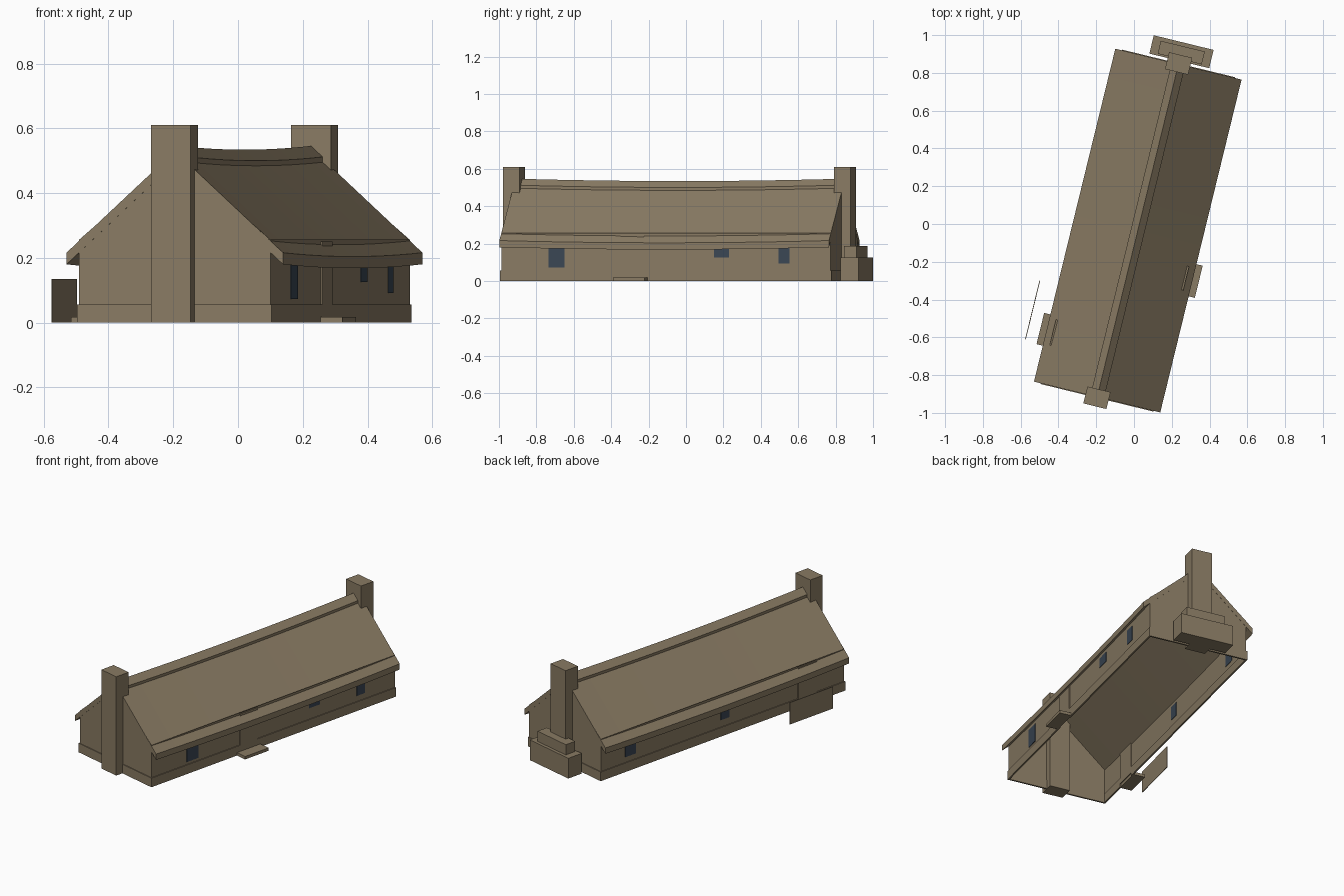
import bpy, bmesh, math
from mathutils import Matrix

if "Cube" in bpy.data.objects:
    bpy.data.objects.remove(bpy.data.objects["Cube"], do_unlink=True)

# The house is laid out square on, then turned and placed
PLACE = Matrix.Translation((0.02, -0.035, 0)) @ Matrix.Rotation(math.radians(-13.73), 4, 'Z')
W, L = 0.304, 0.906      # half width and half length of the walls
EAVE = 0.344             # half width of the roof
SAG = 0.012


def material(name, rgb):
    m = bpy.data.materials.new(name)
    m.use_nodes = True
    m.diffuse_color = (*rgb, 1)
    m.node_tree.nodes["Principled BSDF"].inputs["Base Color"].default_value = (*rgb, 1)
    return m


TAN = material("weathered_tan", (0.25, 0.197, 0.125))
GLASS = material("dark_slate_glass", (0.042, 0.061, 0.088))


def finish(name, bm, mat):
    bmesh.ops.recalc_face_normals(bm, faces=bm.faces)
    bm.transform(PLACE)
    me = bpy.data.meshes.new(name)
    bm.to_mesh(me)
    bm.free()
    me.materials.append(mat)
    ob = bpy.data.objects.new(name, me)
    bpy.context.scene.collection.objects.link(ob)
    return ob


def box(name, x, y, z, mat=TAN):
    """Box from three (low, high) ranges."""
    bm = bmesh.new()
    bmesh.ops.create_cube(bm, size=1)
    for v in bm.verts:
        v.co = [r[0] if c < 0 else r[1] for c, r in zip(v.co, (x, y, z))]
    return finish(name, bm, mat)


def sagging_prism(name, profile, half, steps=12):
    """Sweep an (x, z) profile along y, dipping in the middle."""
    bm = bmesh.new()
    rings = []
    for i in range(steps + 1):
        t = 2 * i / steps - 1
        dip = SAG * (1 - t * t)
        rings.append([bm.verts.new((x, t * half, z - dip)) for x, z in profile])
    n = len(profile)
    for a, b in zip(rings, rings[1:]):
        for k in range(n):
            bm.faces.new((a[k], a[(k + 1) % n], b[(k + 1) % n], b[k]))
    # End caps, split at the ridge
    h = n // 2
    for r in (rings[0], rings[-1]):
        bm.faces.new((r[0], r[1], r[h + 1], r[h + 2]))
        bm.faces.new((r[1], r[2], r[h], r[h + 1]))
    return finish(name, bm, TAN)


def gabled(x, low, high, thick):
    return [(-x, low), (0, high), (x, low),
            (x, low - thick), (0, high - thick), (-x, low - thick)]


# Wall shell, open below and above
bm = bmesh.new()
outline = [(-W, 0), (W, 0), (W, 0.256), (0, 0.515), (-W, 0.256)]
ends = [[bm.verts.new((x, y, z)) for x, z in outline] for y in (-L, L)]
for e in ends:
    bm.faces.new(e)
for i, j in ((1, 2), (4, 0)):
    bm.faces.new((ends[0][i], ends[0][j], ends[1][j], ends[1][i]))
finish("walls", bm, TAN)

# Roof and ridge cap
sagging_prism("roof", gabled(EAVE, 0.216, 0.53, 0.036), L + 0.001)
sagging_prism("ridge_cap", gabled(0.037, 0.512, 0.546, 0.02), 0.88)

# Chimneys at both gables
for name, s in (("front_chimney", -1), ("back_chimney", 1)):
    box(name, (-0.063, 0.063), sorted((s * 0.865, s * 0.957)), (0, 0.61))
box("oven_base", (-0.163, 0.163), (0.925, 1.0246), (0, 0.125))
box("oven_shoulder", (-0.12, 0.12), (0.935, 1.005), (0.125, 0.188))

# Doors, doorsteps and the plinth broken at each door
OUT = 0.005
for side, s, door, step in (("left", 1, (-0.25, -0.12), (-0.274, -0.099)),
                            ("right", -1, (-0.70, -0.56), (-0.711, -0.541))):
    face = sorted((s * (W - OUT), s * (W + OUT)))
    box(side + "_door", face, door, (0.018, 0.25))
    box(side + "_doorstep", sorted((s * W, s * 0.378)), step, (0, 0.018))
    box(side + "_plinth_front", face, (-L - OUT, door[0]), (0, 0.056))
    box(side + "_plinth_back", face, (door[1], L + OUT), (0, 0.056))
for name, s in (("front_plinth", -1), ("back_plinth", 1)):
    box(name, (-W, W), sorted((s * (L - OUT), s * (L + OUT))), (0, 0.056))

# Thin standing screen beside the right door
box("screen_panel", (-0.443, -0.439), (-0.70, -0.38), (0, 0.135))

# Window panes
panes = [(1, -0.646, -0.559, 0.073), (1, 0.265, 0.347, 0.125), (1, 0.62, 0.68, 0.092),
         (-1, 0.645, 0.725, 0.09), (-1, -0.05, 0.015, 0.10)]
for i, (s, y0, y1, sill) in enumerate(panes):
    box("window_%d" % (i + 1), sorted((s * (W - 0.002), s * (W + 0.003))),
        (y0, y1), (sill, 0.185), GLASS)
